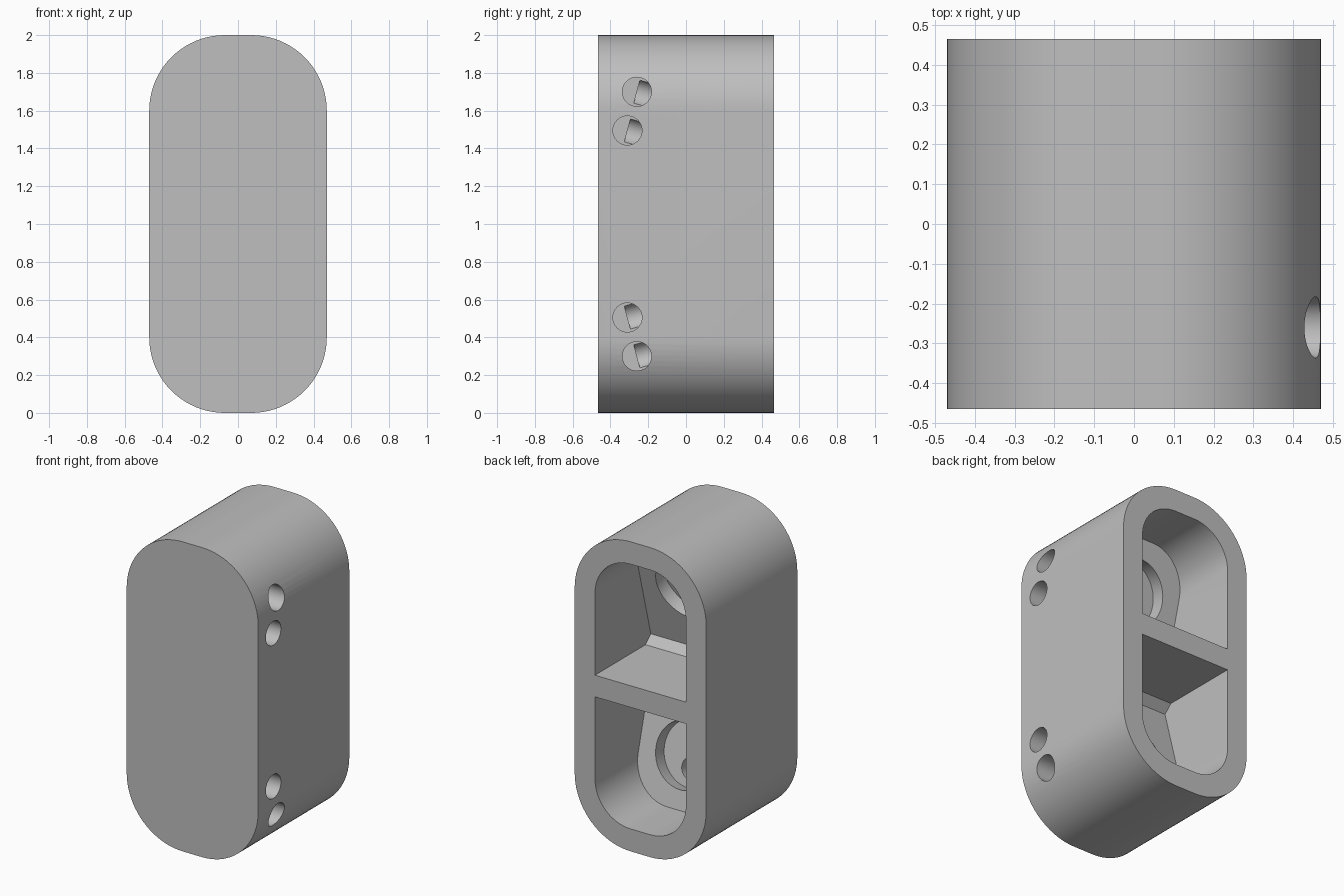
import bpy, bmesh
from math import cos, sin, pi
from mathutils import Vector

cube = bpy.data.objects.get("Cube")
if cube:
    bpy.data.objects.remove(cube, do_unlink=True)

BACK = 0.465          # half depth of the body
HALF_W, FLAT = 0.47, 0.07
RADIUS = HALF_W - FLAT
WALL = 0.145
TILT = 0.268          # slope of the pocket floors

grey = bpy.data.materials.new("plain_grey")
grey.use_nodes = True
grey.diffuse_color = (0.52, 0.52, 0.52, 1)
grey.node_tree.nodes["Principled BSDF"].inputs["Base Color"].default_value = grey.diffuse_color


def arc(cx, cz, r, start, steps=20):
    """Quarter circle of (x, z) points."""
    return [(cx + r * cos(start + pi / 2 * i / steps),
             cz + r * sin(start + pi / 2 * i / steps)) for i in range(steps + 1)]


def prism(profile, y0, y1):
    """Extrude an (x, z) profile along y."""
    bm = bmesh.new()
    face = bm.faces.new([bm.verts.new((x, y0, z)) for x, z in profile])
    grown = bmesh.ops.extrude_face_region(bm, geom=[face])["geom"]
    verts = [v for v in grown if isinstance(v, bmesh.types.BMVert)]
    bmesh.ops.translate(bm, verts=verts, vec=(0, y1 - y0, 0))
    return bm


def finish(bm, name):
    bmesh.ops.recalc_face_normals(bm, faces=bm.faces)
    mesh = bpy.data.meshes.new(name)
    bm.to_mesh(mesh)
    bm.free()
    mesh.materials.append(grey)
    obj = bpy.data.objects.new(name, mesh)
    bpy.context.collection.objects.link(obj)
    return obj


def rod(name, a, b, radius):
    """Cylinder from point a to point b."""
    a, b = Vector(a), Vector(b)
    bm = bmesh.new()
    bmesh.ops.create_cone(bm, cap_ends=True, segments=48, radius1=radius,
                          radius2=radius, depth=(b - a).length)
    turn = (b - a).to_track_quat('Z', 'Y').to_matrix()
    bmesh.ops.rotate(bm, verts=bm.verts, matrix=turn)
    bmesh.ops.translate(bm, verts=bm.verts, vec=(a + b) / 2)
    return finish(bm, name)


def cavity(s):
    """Compartment with a tilted floor and a chamfer beside the divider."""
    r, top = RADIUS - WALL, 2 - RADIUS
    half = HALF_W - WALL
    profile = [(-half, 1.07), (half, 1.07)] + arc(FLAT, top, r, 0) + arc(-FLAT, top, r, pi / 2)
    bm = prism(profile, -0.4, BACK + 0.1)
    for co, no in (((0, BACK - 0.57, 1.12), (0, 1, -TILT)),
                   ((0, BACK - 0.516, 1.07), (0, 0.05, 0.054))):
        geom = bm.verts[:] + bm.edges[:] + bm.faces[:]
        bmesh.ops.bisect_plane(bm, geom=geom, plane_co=co, plane_no=no, clear_inner=True)
        bmesh.ops.holes_fill(bm, edges=[e for e in bm.edges if e.is_boundary], sides=0)
    for v in bm.verts:
        v.co.z = 1 + s * (v.co.z - 1)
    return finish(bm, "compartment_cutter")


# Body shell with rounded ends
outline = (arc(FLAT, 2 - RADIUS, RADIUS, 0) + arc(-FLAT, 2 - RADIUS, RADIUS, pi / 2)
           + arc(-FLAT, RADIUS, RADIUS, pi) + arc(FLAT, RADIUS, RADIUS, 1.5 * pi))
body = finish(prism(outline, -BACK, BACK), "housing")

# Compartments, round recesses, side ports and their connecting bores
cutters = []
for s in (1, -1):
    normal = Vector((0, 1, -TILT * s)).normalized()
    cutters.append(cavity(s))
    centre = Vector((0, 0.006, 1 + s * 0.535))
    cutters.append(rod("recess_cutter", centre - normal * 0.09, centre + normal * 0.03, 0.21))
    for y, t in ((-0.26, 0.70), (-0.31, 0.495)):
        port = Vector((0, y, 1 + s * t))
        cutters.append(rod("port_cutter", port - Vector((0.03, 0, 0)),
                           port + Vector((0.6, 0, 0)), 0.077))
        cutters.append(rod("bore_cutter", port, port + normal * 0.25, 0.07))

for cutter in cutters:
    cutter.hide_render = True
    mod = body.modifiers.new(cutter.name, 'BOOLEAN')
    mod.operation, mod.solver, mod.object = 'DIFFERENCE', 'EXACT', cutter

# Bake the cuts and drop the cutters
graph = bpy.context.evaluated_depsgraph_get()
baked = bpy.data.meshes.new_from_object(body.evaluated_get(graph))
body.modifiers.clear()
body.data = baked
for cutter in cutters:
    bpy.data.objects.remove(cutter, do_unlink=True)

bpy.ops.object.select_all(action='DESELECT')
body.select_set(True)
bpy.context.view_layer.objects.active = body
bpy.ops.object.shade_smooth_by_angle(angle=pi / 6)
